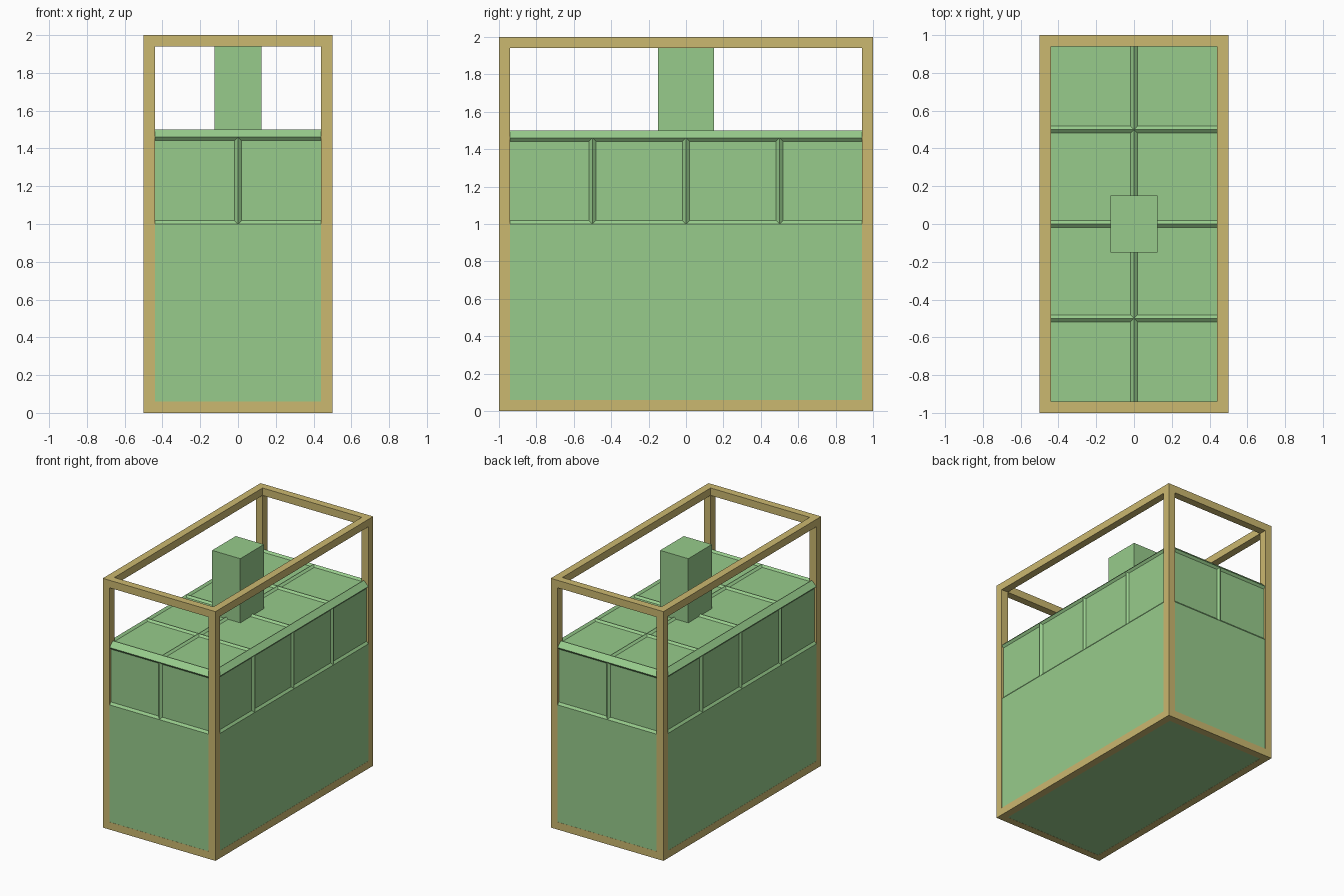
import bpy, bmesh
from mathutils import Matrix, Vector

if "Cube" in bpy.data.objects:
    bpy.data.objects.remove(bpy.data.objects["Cube"])


def material(name, color):
    m = bpy.data.materials.new(name)
    m.diffuse_color = (*color, 1)
    m.use_nodes = True
    m.node_tree.nodes["Principled BSDF"].inputs["Base Color"].default_value = m.diffuse_color
    return m


green = material("soft green", (0.31, 0.60, 0.26))
khaki = material("khaki", (0.60, 0.48, 0.16))


def add_box(bm, lo, hi):
    lo, hi = Vector(lo), Vector(hi)
    mat = Matrix.Translation((lo + hi) / 2) @ Matrix.Diagonal((*(hi - lo), 1))
    bmesh.ops.create_cube(bm, size=1, matrix=mat)


def finish(bm, name, mat):
    me = bpy.data.meshes.new(name)
    bmesh.ops.recalc_face_normals(bm, faces=bm.faces)
    bm.to_mesh(me)
    bm.free()
    me.materials.append(mat)
    ob = bpy.data.objects.new(name, me)
    bpy.context.collection.objects.link(ob)
    return ob


# Open box frame: four posts plus rails at the bottom and top
X, Y, Z, T = 0.5, 1.0, 2.0, 0.06
bm = bmesh.new()
for sx in (-X, X - T):
    for sy in (-Y, Y - T):
        add_box(bm, (sx, sy, 0), (sx + T, sy + T, Z))
for z in (0, Z - T):
    for sx in (-X, X - T):
        add_box(bm, (sx, -Y + T, z), (sx + T, Y - T, z + T))
    for sy in (-Y, Y - T):
        add_box(bm, (-X + T, sy, z), (X - T, sy + T, z + T))
finish(bm, "frame", khaki)

# Main block, a hair inside the frame, with a chamfered top rim
E = 0.001
bm = bmesh.new()
add_box(bm, (-X + E, -Y + E, E), (X - E, Y - E, 1.5))
rim = [e for e in bm.edges if all(v.co.z > 1.49 for v in e.verts)]
bmesh.ops.bevel(bm, geom=rim, offset=0.04, segments=1, affect='EDGES')

# Split into cells and sink each upper panel, leaving thin ridges between
cuts = [((0, 0, 1), (0, 0, 1)), ((0, 0, 0), (1, 0, 0))]
cuts += [((0, y, 0), (0, 1, 0)) for y in (-0.5, 0, 0.5)]
for co, no in cuts:
    bmesh.ops.bisect_plane(bm, geom=bm.verts[:] + bm.edges[:] + bm.faces[:],
                           plane_co=co, plane_no=no)
bm.normal_update()
panels = [f for f in bm.faces if f.calc_center_median().z > 1.01
          and max(abs(c) for c in f.normal) > 0.99]
bmesh.ops.inset_individual(bm, faces=panels, thickness=0.018, depth=-0.015,
                           use_even_offset=True)
finish(bm, "panelled_block", green)

# Central column rising to the top of the frame
bm = bmesh.new()
add_box(bm, (-0.125, -0.15, 1.48), (0.125, 0.15, 2.0))
finish(bm, "column", green)
